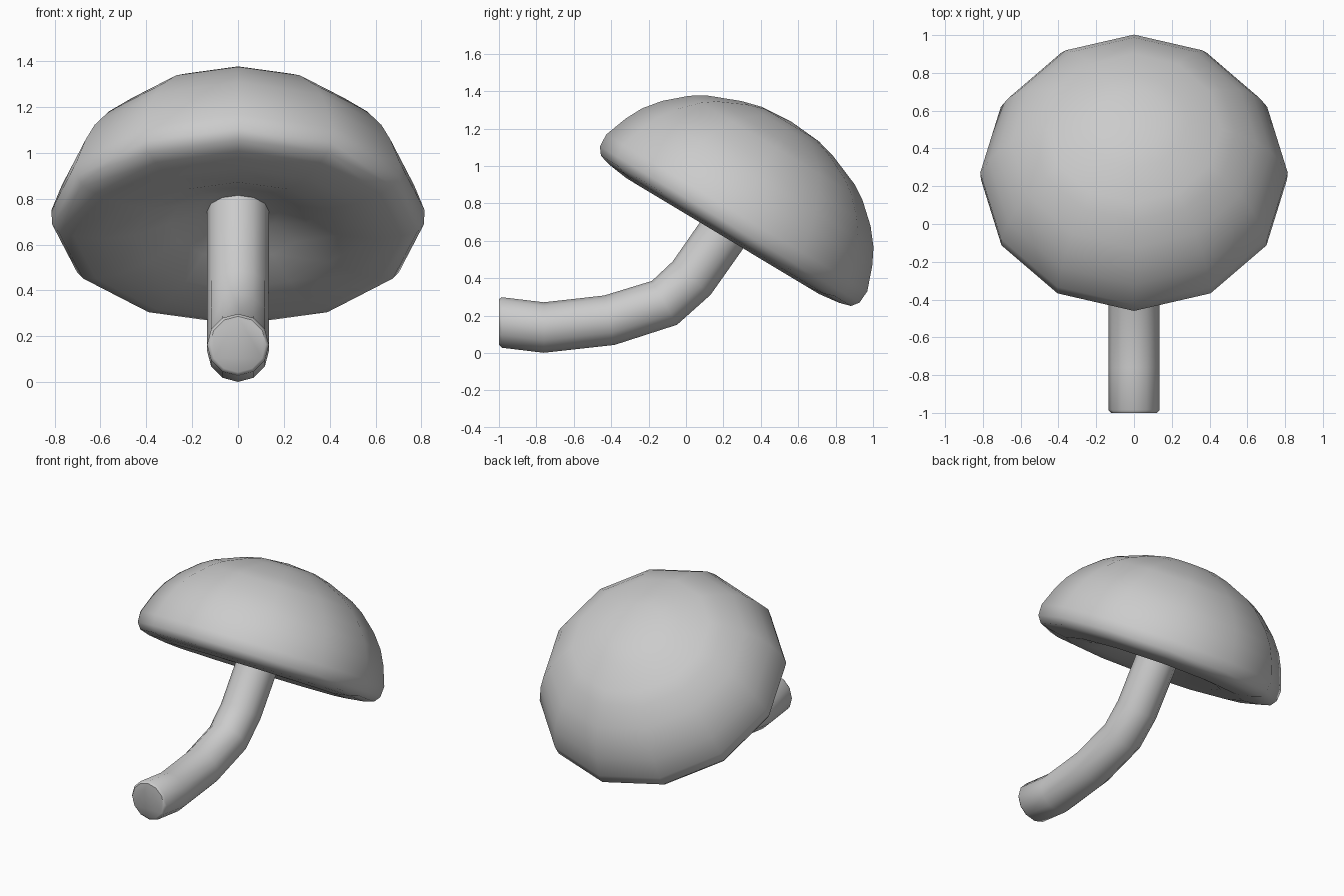
import bpy, bmesh, math
from mathutils import Vector

if "Cube" in bpy.data.objects:
    bpy.data.objects.remove(bpy.data.objects["Cube"])

SIDES = 12


def loft(name, rings, smooth_angle):
    """Skin rings of (centre, side axis, up axis, radius); zero radius is a pole."""
    bm = bmesh.new()
    loops = []
    for centre, a, b, r in rings:
        if r == 0:
            loops.append([bm.verts.new(centre)])
            continue
        loops.append([bm.verts.new(centre + r * (a * math.cos(t) + b * math.sin(t)))
                      for t in (2 * math.pi * i / SIDES for i in range(SIDES))])
    for lo, hi in zip(loops, loops[1:]):
        for i in range(SIDES):
            j = (i + 1) % SIDES
            if len(lo) == 1:
                bm.faces.new((lo[0], hi[i], hi[j]))
            elif len(hi) == 1:
                bm.faces.new((lo[i], lo[j], hi[0]))
            else:
                bm.faces.new((lo[i], lo[j], hi[j], hi[i]))
    for end in (loops[0], loops[-1]):
        if len(end) > 1:
            bm.faces.new(end)
    bmesh.ops.recalc_face_normals(bm, faces=bm.faces)
    mesh = bpy.data.meshes.new(name)
    bm.to_mesh(mesh)
    bm.free()
    obj = bpy.data.objects.new(name, mesh)
    bpy.context.collection.objects.link(obj)
    bpy.ops.object.select_all(action='DESELECT')
    obj.select_set(True)
    bpy.context.view_layer.objects.active = obj
    bpy.ops.object.shade_smooth_by_angle(angle=math.radians(smooth_angle))
    return obj


X = Vector((1, 0, 0))

# Cap: lathed dome with rolled rim and hollow underside, tilted back
tilt = math.radians(31)
axis = Vector((0, math.sin(tilt), math.cos(tilt)))
across = axis.cross(X)
cap_centre = Vector((0, 0.26, 0.73))
cap_profile = [
    (0, 0.59), (0.18, 0.576), (0.285, 0.548), (0.46, 0.478), (0.54, 0.428),
    (0.65, 0.33), (0.722, 0.24), (0.768, 0.15), (0.814, 0.022), (0.81, -0.05),
    (0.78, -0.09), (0.717, -0.108), (0.6, -0.123), (0.45, -0.105),
    (0.3, -0.045), (0.18, 0.01), (0, 0.03),
]
loft("mushroom_cap", [(cap_centre + axis * h, X, across, r) for r, h in cap_profile], 60)

# Stem: bent tube with a softened cut end
path = [Vector((0, y, z)) for y, z in [
    (-1.0, 0.165), (-0.985, 0.163), (-0.76, 0.136), (-0.41, 0.175),
    (-0.115, 0.268), (0.03, 0.4), (0.195, 0.635), (0.28, 0.77)]]
stem_rings = []
for i, p in enumerate(path):
    if i < 2:
        direction = Vector((0, 1, 0))
    else:
        nxt = path[min(i + 1, len(path) - 1)]
        direction = ((p - path[i - 1]).normalized() + (nxt - p).normalized()).normalized()
    stem_rings.append((p, X, direction.cross(X), 0.122 if i == 0 else 0.135))
loft("mushroom_stem", stem_rings, 50)
